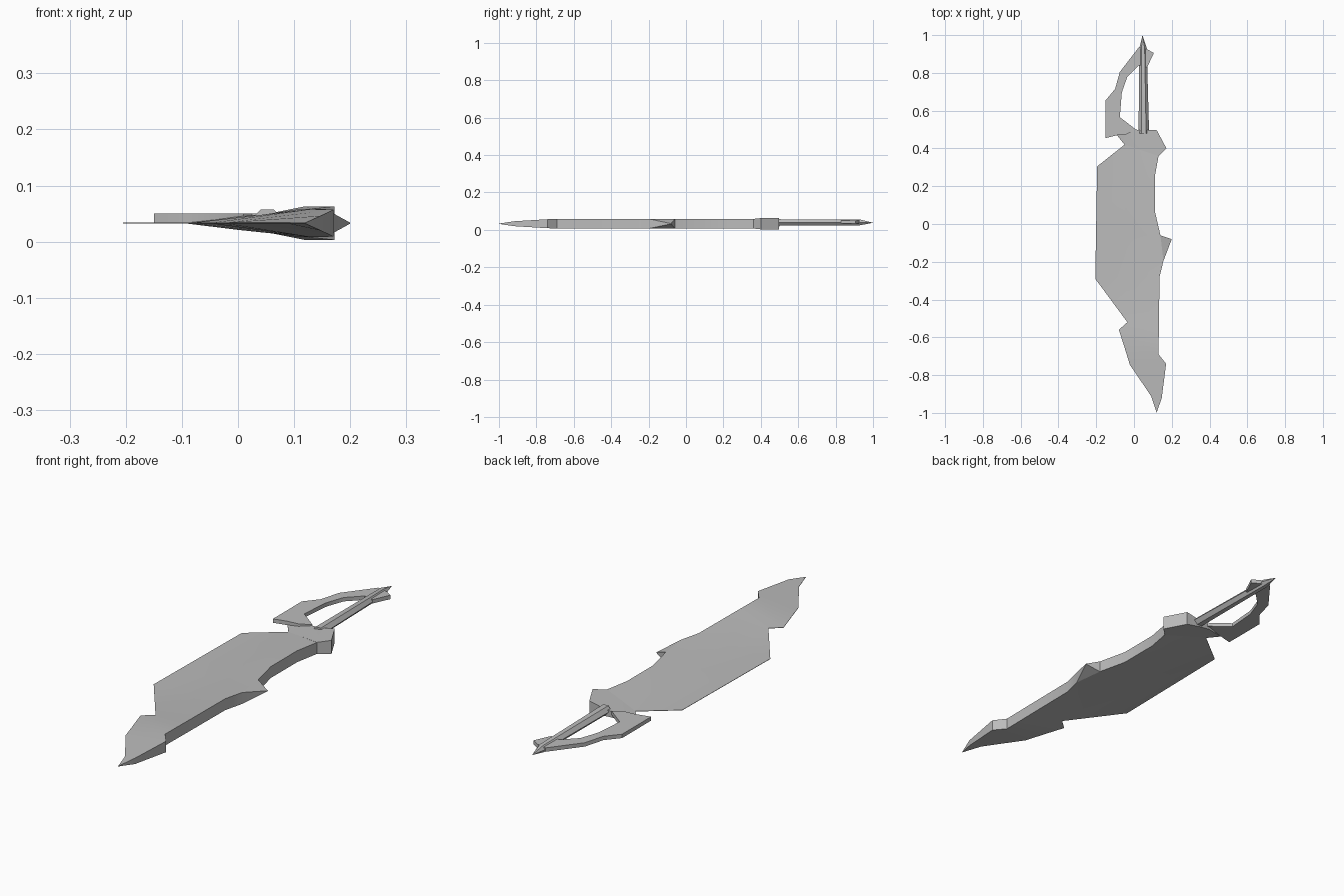
import bpy, bmesh, math

cube = bpy.data.objects.get("Cube")
if cube:
    bpy.data.objects.remove(cube, do_unlink=True)

ZC = 0.033   # height of the sword's middle plane
THIN = 0.0008

steel = bpy.data.materials.new("grey_steel")
steel.use_nodes = True
steel.diffuse_color = (0.5, 0.5, 0.5, 1)
steel.node_tree.nodes["Principled BSDF"].inputs["Base Color"].default_value = (0.5, 0.5, 0.5, 1)


def finish(name, bm):
    bmesh.ops.recalc_face_normals(bm, faces=bm.faces)
    mesh = bpy.data.meshes.new(name)
    bm.to_mesh(mesh)
    bm.free()
    mesh.materials.append(steel)
    obj = bpy.data.objects.new(name, mesh)
    bpy.context.collection.objects.link(obj)
    bpy.ops.object.select_all(action='DESELECT')
    obj.select_set(True)
    bpy.context.view_layer.objects.active = obj
    bpy.ops.object.shade_smooth_by_angle(angle=math.radians(30))
    return obj


def slab(name, points, faces, centre=ZC):
    """Closed slab from (x, y, half thickness) points and top faces."""
    bm = bmesh.new()
    top = [bm.verts.new((x, y, centre + h)) for x, y, h in points]
    low = [bm.verts.new((x, y, centre - h)) for x, y, h in points]
    count = {}
    for f in faces:
        bm.faces.new([top[i] for i in f])
        bm.faces.new([low[i] for i in reversed(f)])
        for a, b in zip(f, f[1:] + f[:1]):
            count.setdefault(frozenset((a, b)), []).append((a, b))
    for uses in count.values():      # walls along the outline
        if len(uses) == 1:
            a, b = uses[0]
            bm.faces.new([top[b], top[a], low[a], low[b]])
    return finish(name, bm)


def strip(n):
    """Quads between n consecutive left/right point pairs."""
    return [[2 * i, 2 * i + 1, 2 * i + 3, 2 * i + 2] for i in range(n - 1)]


# Blade: rows of bevel line (left) and thick spine (right), guard to tip
H = 0.025
rows = [
    ((-.05, .42), (.13, .36), H), ((-.047, .25), (.11, .25), H),
    ((-.044, .07), (.11, .07), H), ((-.042, -.06), (.14, -.06), H),
    ((-.040, -.195), (.156, -.195), H), ((-.039, -.28), (.135, -.28), H),
    ((-.035, -.52), (.132, -.55), H), ((-.08, -.56), (.131, -.60), H),
    ((-.045, -.67), (.13, -.69), H), ((-.022, -.745), (.17, -.74), .024),
    ((.09, -.91), (.147, -.92), .013),
]
pts = []
for left, right, h in rows:
    pts += [(*left, THIN), (*right, h)]
n = len(pts)
pts += [(.12, -1, THIN), (.20, -.08, THIN), (-.195, .305, THIN), (-.205, -.29, THIN)]
faces = strip(len(rows))
faces.append([n - 2, n - 1, n])                       # tip
faces.append([7, n + 1, 9])                           # spine tooth
faces.append([n + 2, 0, 2, 4, 6, 8, 10, 12, n + 3])   # thin cutting edge
slab("blade", pts, faces)

# Guard: thick at the spine side, tapering to the left
slab("guard", [
    (-.09, .47, THIN), (-.05, .42, THIN), (.13, .36, .0255), (.172, .40, .03),
    (.12, .497, .03), (.05, .497, .016), (0, .50, .012)],
    [[0, 1, 6], [1, 2, 5, 6], [2, 3, 4, 5]])

# Knuckle bow: outer and inner outline pairs, ending in a spur past the grip
bow = [
    ((-.04, .475), (.01, .50)), ((-.09, .47), (-.04, .539)),
    ((-.15, .455), (-.075, .565)), ((-.15, .655), (-.065, .69)),
    ((-.10, .715), (-.06, .71)), ((-.075, .805), (-.035, .78)),
    ((.025, .935), (.025, .84)), ((.07, .925), (.07, .83)),
]
pts = [(*p, .0085) for pair in bow for p in pair] + [(.105, .905, .0085)]
slab("knuckle_bow", pts, strip(len(bow)) + [[14, 15, 16]], centre=.0415)

# Grip: tapering six-sided bar with a pointed end
section = [(-.028, 0), (-.012, .017), (.012, .017), (.028, 0), (.012, -.017), (-.012, -.017)]
bm = bmesh.new()
rings = [[bm.verts.new((cx + x * sx, y, .040 + z * sz)) for x, z in section]
         for y, cx, sx, sz in ((.48, .052, 1, 1), (.93, .048, .7, .9))]
end = bm.verts.new((.045, 1, .038))
for i in range(6):
    j = (i + 1) % 6
    bm.faces.new([rings[0][i], rings[0][j], rings[1][j], rings[1][i]])
    bm.faces.new([rings[1][i], rings[1][j], end])
bm.faces.new(rings[0])
finish("grip", bm)
